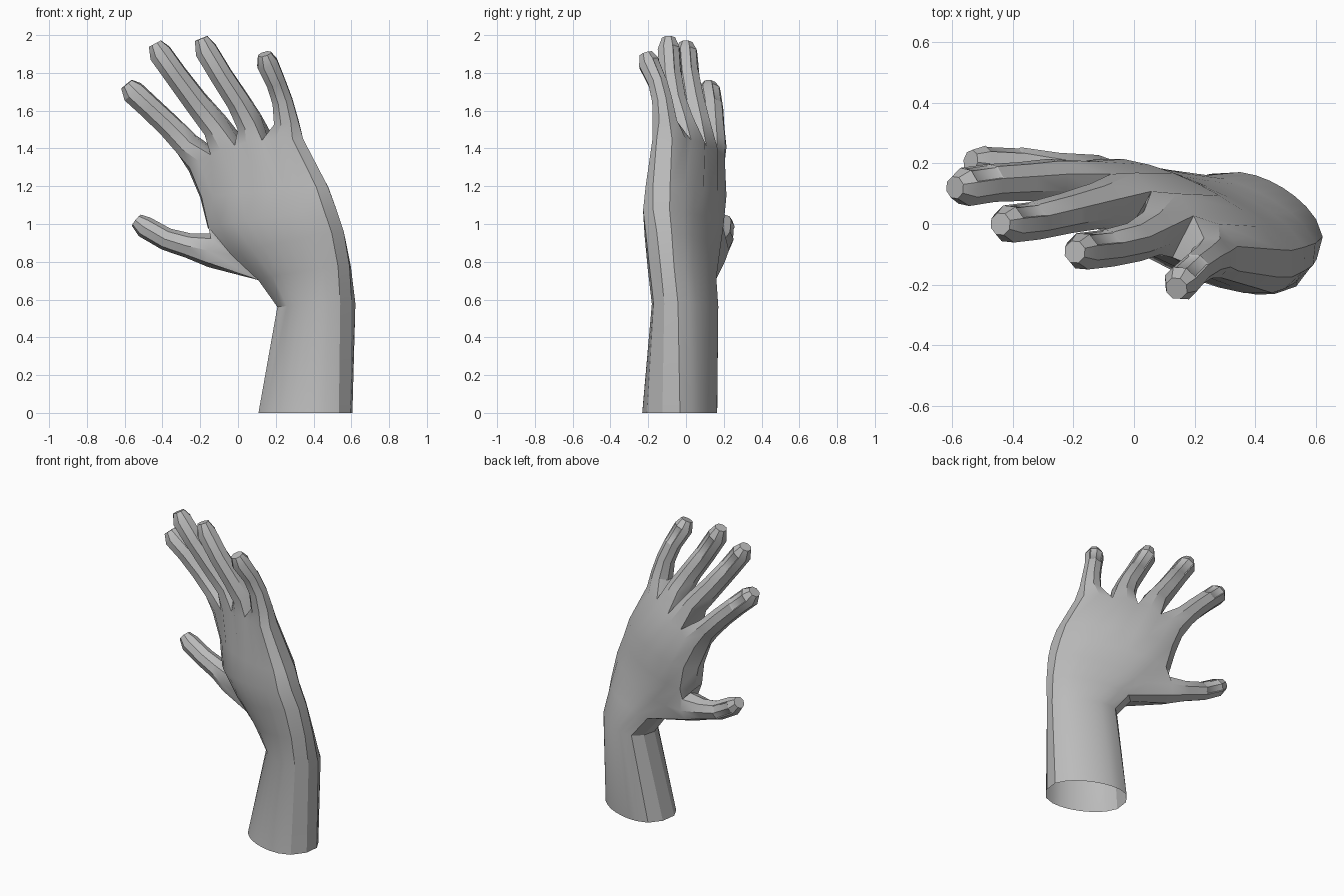
import bpy, bmesh, math
from mathutils import Vector

cube = bpy.data.objects.get("Cube")
if cube:
    bpy.data.objects.remove(cube, do_unlink=True)

skin = bpy.data.materials.new("plain grey")
skin.use_nodes = True
GREY = (0.5, 0.5, 0.5, 1)
skin.diffuse_color = GREY
skin.node_tree.nodes["Principled BSDF"].inputs["Base Color"].default_value = GREY

bm = bmesh.new()
COLS = 9                # columns across each face of the palm
PINKY_SIDE = COLS + 1   # ring index of the outer edge
RING = 2 * COLS + 2


def palm_ring(thumb_edge, pinky_edge, front, back, bow=(0, 0, 0), webbed=False):
    """Flattened ring: thumb edge, front columns, pinky edge, back columns."""
    a, b, bow = Vector(thumb_edge), Vector(pinky_edge), Vector(bow)
    across = b - a
    normal = Vector((across.y, -across.x, 0)).normalized()
    face, rear = [], []
    for j in range(COLS):
        u = -0.9 + 1.8 * j / (COLS - 1)
        p = a + across * (u + 1) / 2 + bow * (1 - u * u)
        t = (1 - u * u) ** 0.4
        if webbed and j in (2, 4, 6):
            t *= 0.75
        face.append(bm.verts.new(p + normal * front * t))
        rear.append(bm.verts.new(p - normal * back * t))
    return [bm.verts.new(a)] + face + [bm.verts.new(b)] + rear[::-1]


def bridge(lower, upper, skip=()):
    n = len(lower)
    return [bm.faces.new((lower[i], lower[(i + 1) % n], upper[(i + 1) % n], upper[i]))
            for i in range(n) if i not in skip]


nails = []


def digit(base, path, side):
    """Loft an eight-sided finger from the base loop along (x, y, z, radius)."""
    pts = [Vector(p[:3]) for p in path]
    ring = base
    for i, p in enumerate(pts):
        axis = (pts[min(i + 1, len(pts) - 1)] - pts[max(i - 1, 0)]).normalized()
        s = (side - axis * side.dot(axis)).normalized()
        f = axis.cross(s)
        if f.y > 0:
            f = -f
        new = []
        for k in range(8):
            ang = k * math.pi / 4
            new.append(bm.verts.new(p + path[i][3] * (f * math.sin(ang) - s * math.cos(ang))))
        faces = bridge(ring, new)
        ring = new
        if i == len(pts) - 2:
            nails.append(faces[5:7])
    bm.faces.new(ring)


# Forearm, wrist and palm
rings = [
    palm_ring((0.122, 0.07, 0), (0.595, -0.125, 0), 0.19, 0.175),
    palm_ring((0.232, 0.115, 0.56), (0.602, -0.115, 0.58), 0.155, 0.14),
    palm_ring((0.12, 0.11, 0.7), (0.59, -0.135, 0.78), 0.155, 0.13),
    palm_ring((-0.03, 0.125, 0.83), (0.56, -0.155, 0.96), 0.155, 0.14),
    palm_ring((-0.16, 0.14, 0.98), (0.52, -0.175, 1.08), 0.145, 0.155),
    palm_ring((-0.2, 0.155, 1.14), (0.475, -0.175, 1.2), 0.12, 0.16),
    palm_ring((-0.26, 0.15, 1.28), (0.345, -0.155, 1.45), 0.09, 0.135,
              bow=(-0.03, 0.02, 0.05), webbed=True),
]
for i in range(len(rings) - 1):
    bridge(rings[i], rings[i + 1], skip=(0, RING - 1) if i in (2, 3) else ())

# Webs between the fingers
top = rings[-1]
sides = [top[0]]
for col in (2, 4, 6):
    sides.append(bm.verts.new((top[1 + col].co + top[RING - 1 - col].co) / 2))
sides.append(top[PINKY_SIDE])

# Index, middle, ring and little fingers
fingers = [
    [(-0.27, 0.145, 1.42, .072), (-0.365, 0.14, 1.52, .066), (-0.47, 0.135, 1.62, .064),
     (-0.557, 0.122, 1.7, .065), (-0.59, 0.12, 1.74, .038)],
    [(-0.12, 0.06, 1.52, .077), (-0.225, 0.035, 1.65, .068), (-0.33, 0.01, 1.79, .064),
     (-0.413, 0.0, 1.905, .064), (-0.44, 0.0, 1.955, .038)],
    [(0.06, -0.03, 1.54, .076), (0.0, -0.06, 1.65, .066), (-0.085, -0.08, 1.78, .063),
     (-0.17, -0.09, 1.92, .063), (-0.195, -0.092, 1.982, .038)],
    [(0.255, -0.112, 1.54, .07), (0.235, -0.125, 1.65, .058), (0.2, -0.15, 1.75, .055),
     (0.155, -0.195, 1.85, .06), (0.14, -0.212, 1.9, .038)],
]
knuckle_line = (top[PINKY_SIDE].co - top[0].co).normalized()
for k, path in enumerate(fingers):
    c = 2 * k
    front = [top[1 + c + j] for j in range(3)]
    back = [top[RING - 1 - c - j] for j in (2, 1, 0)]
    digit([sides[k]] + front + [sides[k + 1]] + back, path, knuckle_line)

# Thumb, grown from the open side of the palm
low, mid, high = rings[2:5]
last = RING - 1
digit([low[0], low[1], mid[1], high[1], high[0], high[last], mid[last], low[last]],
      [(-0.14, 0.14, 0.86, .09), (-0.26, 0.17, 0.885, .066), (-0.38, 0.193, 0.92, .06),
       (-0.495, 0.2, 0.985, .058), (-0.538, 0.207, 1.02, .038)], Vector((0, 0, 1)))
bm.verts.remove(mid[0])

bmesh.ops.recalc_face_normals(bm, faces=bm.faces[:])

# Shallow fingernails
for pair in nails:
    bmesh.ops.inset_region(bm, faces=pair, thickness=0.008, depth=-0.004)

mesh = bpy.data.meshes.new("hand")
bm.to_mesh(mesh)
bm.free()
mesh.materials.append(skin)
hand = bpy.data.objects.new("hand", mesh)
bpy.context.collection.objects.link(hand)
bpy.context.view_layer.objects.active = hand
hand.select_set(True)
bpy.ops.object.shade_smooth_by_angle(angle=math.radians(30))
